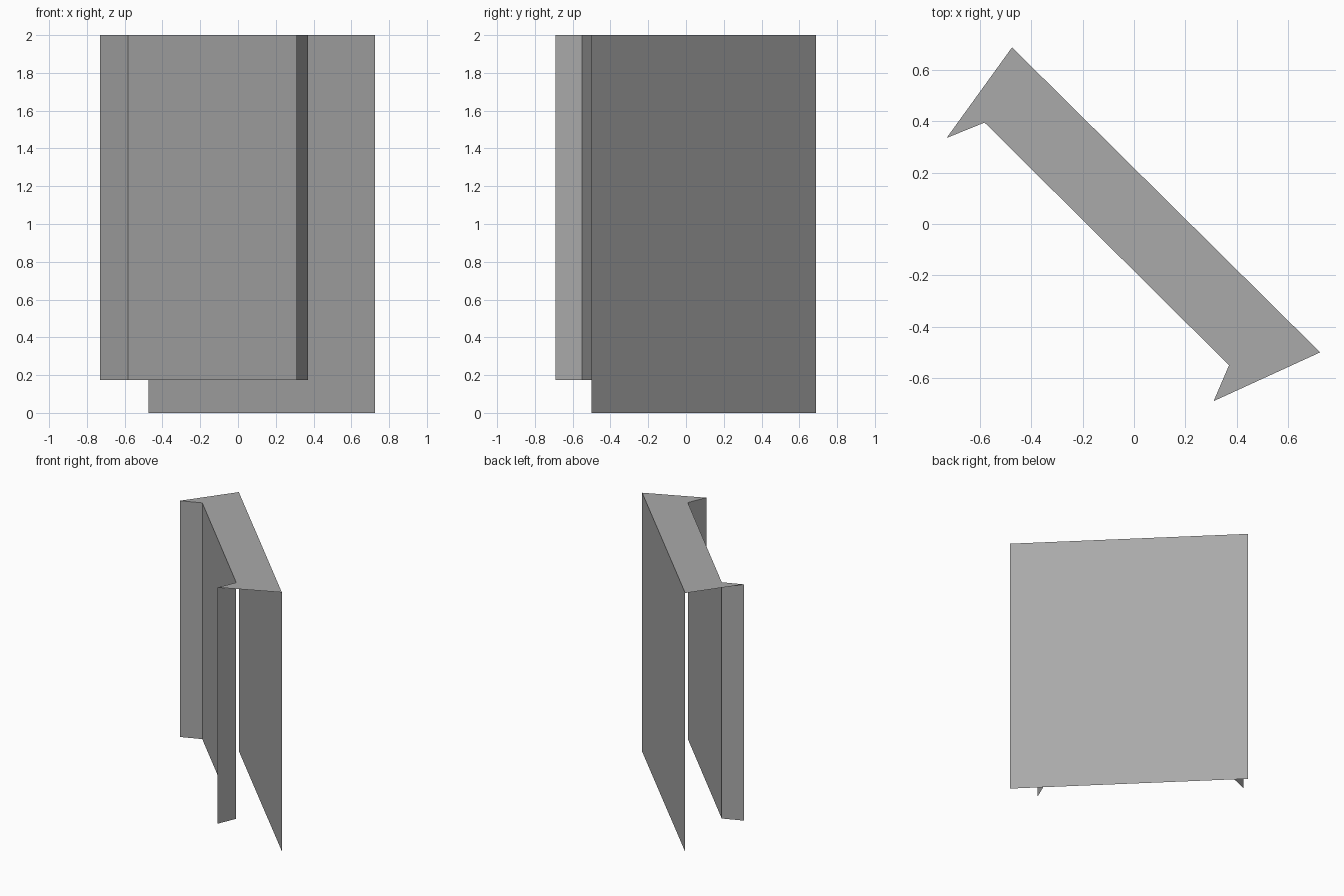
import bpy
import bmesh

cube = bpy.data.objects.get("Cube")
if cube:
    bpy.data.objects.remove(cube, do_unlink=True)

grey = bpy.data.materials.new("plain grey")
grey.use_nodes = True
colour = (0.4, 0.4, 0.4, 1)
grey.diffuse_color = colour
grey.node_tree.nodes["Principled BSDF"].inputs["Base Color"].default_value = colour

TOP = 2.0
# Plan outline: back edge corners, then the folded front edge
back_edge = [(0.725, -0.5), (-0.475, 0.688)]
front_edge = [(-0.73, 0.335), (-0.582, 0.395), (0.37, -0.55), (0.31, -0.69)]


def finish(name, bm):
    mesh = bpy.data.meshes.new(name)
    bm.to_mesh(mesh)
    bm.free()
    mesh.materials.append(grey)
    obj = bpy.data.objects.new(name, mesh)
    bpy.context.collection.objects.link(obj)
    return obj


def folded_sheet(name, path, bottom):
    """Thin upright sheet following a plan path, open at both ends."""
    bm = bmesh.new()
    low = [bm.verts.new((x, y, bottom)) for x, y in path]
    high = [bm.verts.new((x, y, TOP)) for x, y in path]
    for i in range(len(path) - 1):
        bm.faces.new((low[i], low[i + 1], high[i + 1], high[i]))
    return finish(name, bm)


def flat_cap(name, outline):
    bm = bmesh.new()
    bm.faces.new([bm.verts.new((x, y, TOP)) for x, y in outline])
    return finish(name, bm)


# Upright panels and the cap joining them
folded_sheet("back_panel", back_edge, 0.0)
folded_sheet("front_panel_with_flaps", front_edge, 0.175)
flat_cap("top_cap", back_edge + front_edge)
